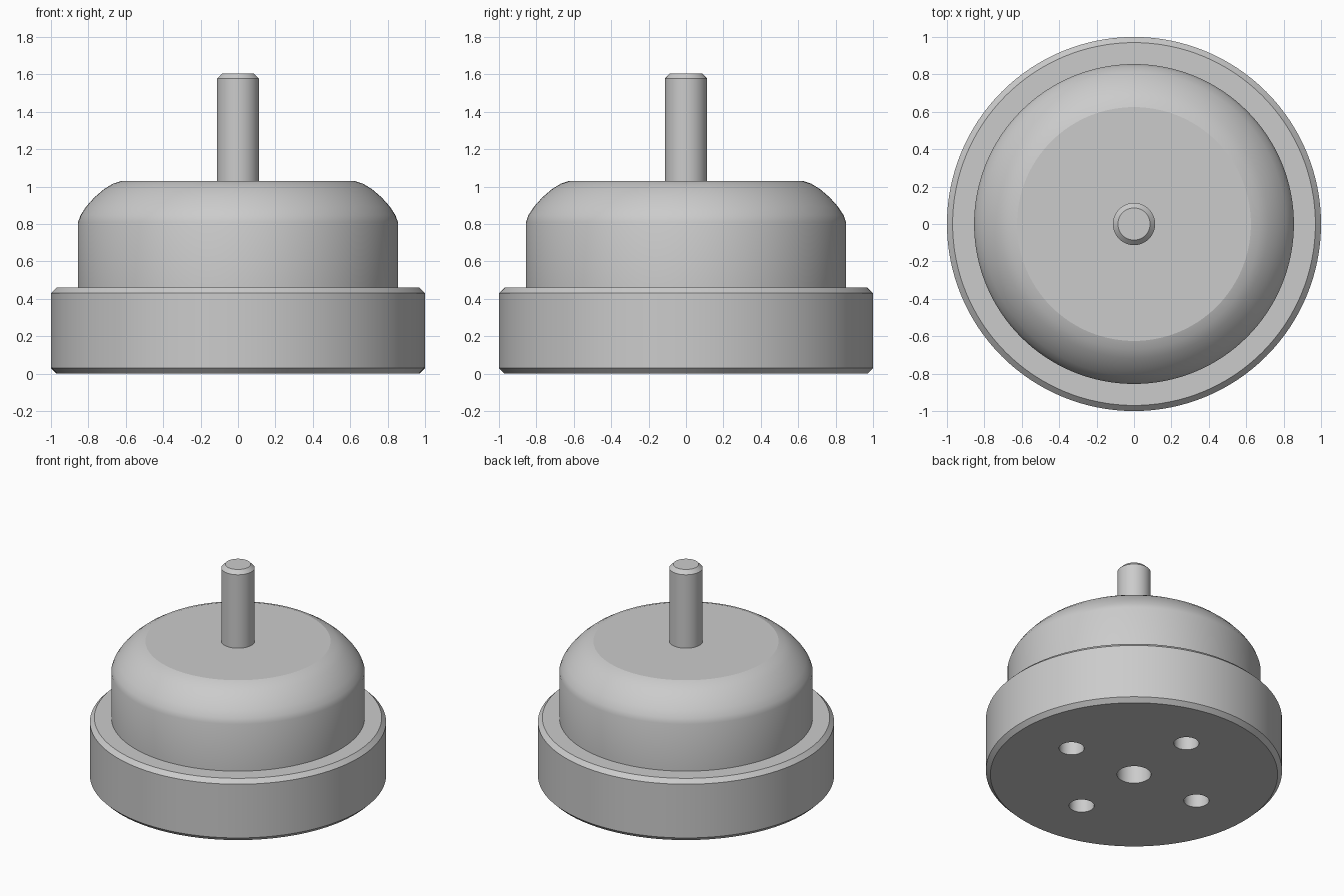
import bpy, bmesh
from math import cos, sin, pi, radians

cube = bpy.data.objects.get("Cube")
if cube:
    bpy.data.objects.remove(cube, do_unlink=True)

metal = bpy.data.materials.new("plain_grey")
metal.use_nodes = True
grey = (0.6, 0.6, 0.6, 1)
metal.diffuse_color = grey
metal.node_tree.nodes["Principled BSDF"].inputs["Base Color"].default_value = grey


def lathe(name, profile, sides=96, centre=(0, 0)):
    """Solid of revolution from (radius, height) points, capped at both ends."""
    bm = bmesh.new()
    rings = []
    for r, z in profile:
        angles = [2 * pi * i / sides for i in range(sides)]
        rings.append([bm.verts.new((r * cos(a), r * sin(a), z)) for a in angles])
    for low, high in zip(rings, rings[1:]):
        for i in range(sides):
            j = (i + 1) % sides
            bm.faces.new((low[i], low[j], high[j], high[i]))
    bm.faces.new(rings[0][::-1])
    bm.faces.new(rings[-1])
    mesh = bpy.data.meshes.new(name)
    bm.to_mesh(mesh)
    bm.free()
    mesh.materials.append(metal)
    obj = bpy.data.objects.new(name, mesh)
    obj.location = (*centre, 0)
    bpy.context.collection.objects.link(obj)
    return obj


def select(obj):
    bpy.ops.object.select_all(action="DESELECT")
    obj.select_set(True)
    bpy.context.view_layer.objects.active = obj


def finish(obj):
    """Smooth the round walls, keep chamfers crisp and level faces flat."""
    select(obj)
    bpy.ops.object.shade_smooth_by_angle(angle=radians(30))
    for face in obj.data.polygons:
        if abs(face.normal.z) > 0.99:
            face.use_smooth = False


# Wide base disc with chamfered rims
base = lathe("base_flange", [(0.97, 0), (1, 0.03), (1, 0.43), (0.97, 0.46)], 128)

# Holes in the underside: one in the middle, four around it
holes = [(0.115, (0, 0))]
holes += [(0.085, (0.55 * cos(k * pi / 2), 0.55 * sin(k * pi / 2))) for k in range(4)]
for radius, centre in holes:
    cutter = lathe("hole_cutter", [(radius, -0.1), (radius, 0.4)], 48, centre)
    cutter.hide_render = True
    cut = base.modifiers.new("hole", "BOOLEAN")
    cut.operation = "DIFFERENCE"
    cut.solver = "EXACT"
    cut.object = cutter
    select(base)
    bpy.ops.object.modifier_apply(modifier=cut.name)
    bpy.data.objects.remove(cutter, do_unlink=True)
finish(base)

# Drum with a rounded shoulder and flat top
shoulder = [(0.855, 0.81), (0.842, 0.847), (0.812, 0.893), (0.767, 0.943),
            (0.718, 0.985), (0.67, 1.015), (0.625, 1.03)]
finish(lathe("domed_body", [(0.855, 0.45)] + shoulder, 128))

# Upright shaft with a chamfered tip
finish(lathe("shaft", [(0.113, 1.0), (0.113, 1.577), (0.086, 1.604)], 64))
